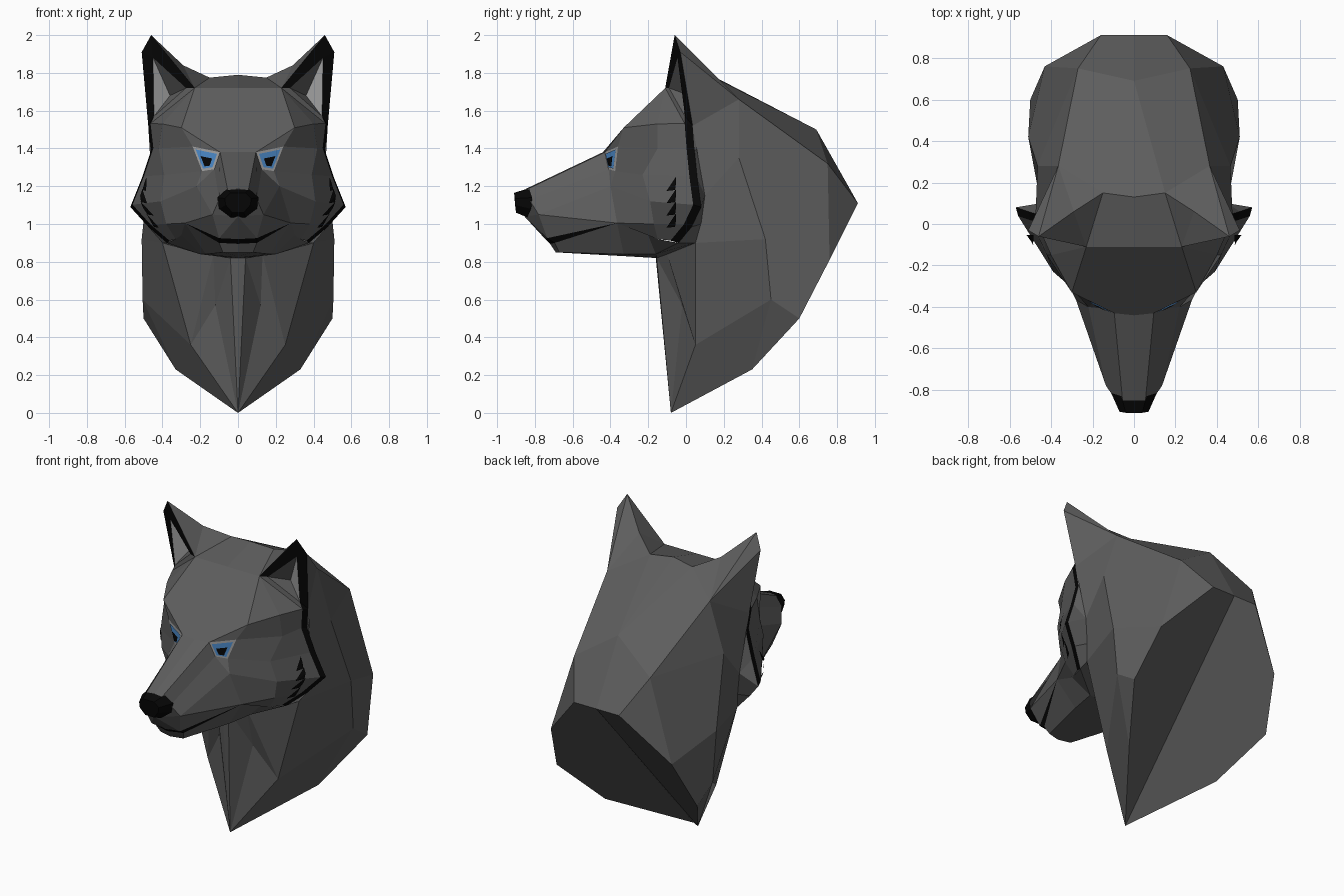
import bpy, bmesh
from mathutils import Vector
from mathutils.bvhtree import BVHTree

if "Cube" in bpy.data.objects:
    bpy.data.objects.remove(bpy.data.objects["Cube"])


def material(name, rgb):
    m = bpy.data.materials.new(name)
    m.diffuse_color = (*rgb, 1)
    m.use_nodes = True
    m.node_tree.nodes["Principled BSDF"].inputs["Base Color"].default_value = m.diffuse_color
    return m


FUR = material("dark_grey", (.11, .11, .11))
LIGHT = material("light_grey", (.4, .4, .4))
BLACK = material("black", (.002, .002, .002))
BLUE = material("blue", (.08, .28, .65))


def strip(a, b):
    """Quads or triangles between two equally long point rows."""
    return [[a[i], a[i + 1], b[i + 1], b[i]] for i in range(len(a) - 1)]


def fan(apex, row):
    return [[apex, row[i], row[i + 1]] for i in range(len(row) - 1)]


def part(name, faces, mat, inside):
    """Flat-faced mirrored part; faces are turned away from the inside point."""
    bm = bmesh.new()
    inside = Vector(inside)
    for f in faces:
        pts = []
        for p in f:
            if tuple(p) not in pts:
                pts.append(tuple(p))
        if len(pts) < 3:
            continue
        for s in (1, -1):
            face = bm.faces.new([bm.verts.new((s * x, y, z)) for x, y, z in pts])
            face.normal_update()
            c = Vector((s * inside.x, inside.y, inside.z))
            if face.normal.dot(face.calc_center_median() - c) < 0:
                face.normal_flip()
    bmesh.ops.remove_doubles(bm, verts=bm.verts, dist=.0005)
    me = bpy.data.meshes.new(name)
    bm.to_mesh(me)
    bm.free()
    me.materials.append(mat)
    ob = bpy.data.objects.new(name, me)
    bpy.context.collection.objects.link(ob)
    return ob


# shared corner points
tip = (0, -.08, 0)
ear_tip, ear_out, ear_base = (.46, -.06, 2), (.51, -.03, 1.91), (.475, .035, 1.52)
crown_c, crown, crown_side = (0, .13, 1.79), (.15, .15, 1.775), (.365, .28, 1.66)
nape_c, nape = (0, .69, 1.5), (.27, .75, 1.32)
back_c, back = (0, .91, 1.11), (.16, .91, 1.11)
rim = [back, (.43, .76, .81), (.5, .6, .5), (.33, .35, .23)]
fore_c, fore, brow_out = (0, -.11, 1.72), (.23, -.11, 1.72), (.3, -.33, 1.51)
brow_c, brow_in, eye_out = (0, -.44, 1.38), (.095, -.43, 1.38), (.24, -.36, 1.41)
eye_in_low, eye_out_low = (.125, -.41, 1.29), (.19, -.375, 1.28)
muzzle, mouth_end = (.22, -.4, 1.2), (.28, -.365, 1.005)
jaw_end, jaw_low, jaw_c = (.3, -.2, .94), (.2, -.16, .84), (0, -.16, .82)
neck_low, chest = (.4, .05, .9), (.25, .05, .36)

# skull top and back
part("skull_top", strip([fore_c, fore], [crown_c, crown])
     + strip([crown_c, crown, crown_side], [nape_c, nape_c, nape])
     + strip([nape_c, nape], [back_c, back]) + [[nape, rim[1], back]],
     FUR, (0, .2, 1))

# neck sides
front_col = [ear_base, (.45, .1, 1.15), neck_low, chest, tip]
mid_col = [crown_side, (.465, .28, 1.35), (.51, .42, .92), (.505, .45, .6), rim[3]]
rear_col = [nape, nape, rim[1], rim[2], rim[3]]
part("neck_sides", strip(front_col, mid_col) + strip(mid_col, rear_col),
     FUR, (0, .3, .9))

# hollow back of the neck
part("neck_back", [[tip, back_c] + rim], FUR, (0, .1, 1))

# throat ridge and chest tufts
ridge, tuft, throat = (.04, -.155, .82), (.12, -.02, .57), (.13, -.1, .84)
part("throat", fan(tip, [jaw_c, ridge, tuft, chest])
     + [[ridge, throat, tuft], [throat, neck_low, chest], [throat, chest, tuft]],
     FUR, (0, .4, .7))

# forehead and cheeks
inner = [brow_out, eye_out, eye_out_low, muzzle, mouth_end, jaw_end]
middle = [(.4, -.15, 1.53), (.42, -.15, 1.4), (.39, -.23, 1.26),
          (.41, -.19, 1.12), (.38, -.17, 1.0), (.33, -.15, .92)]
edge = [ear_base, (.46, .045, 1.39), (.51, .06, 1.24),
        (.57, .08, 1.09), (.475, .03, .985), (.375, -.04, .9)]
outer = [(x - .012, y - .042, z + .012) for x, y, z in edge]
part("forehead", [[fore_c, fore, brow_out, brow_in, brow_c],
                  [brow_out, eye_out, brow_in],
                  [fore, middle[0], brow_out], [fore, outer[0], middle[0]]],
     FUR, (0, .2, 1.3))
cheeks = part("cheeks", strip(inner, middle) + strip(middle, outer),
              FUR, (0, 0, 1.15))
part("cheek_border", strip(outer, edge), BLACK, (0, .1, 1.2))
behind = [ear_base, (.455, .07, 1.4), (.45, .1, 1.15), (.45, .1, 1.15),
          (.42, .08, 1.0), neck_low]
part("cheek_back", strip(edge, behind), FUR, (.3, -.2, 1.15))
part("cheek_underside", [[ridge, jaw_low, throat], [jaw_c, jaw_low, ridge],
                         [jaw_low, jaw_end, middle[5], edge[5]],
                         [jaw_low, edge[5], neck_low, throat]],
     FUR, (0, -.1, 1.2))

# jagged cheek marks, laid onto the cheek surface
bm = bmesh.new()
bm.from_mesh(cheeks.data)
tree = BVHTree.FromBMesh(bm)


def on_cheek(y, z):
    hit = tree.ray_cast(Vector((2, y, z)), Vector((-1, 0, 0)))[0]
    return ((hit.x if hit else .45) + .012, y - .008, z)


marks = []
for i in range(4):
    z = 1.25 - .065 * i
    spine = [on_cheek(-.045, z), on_cheek(-.045, z - .035), on_cheek(-.05, z - .07)]
    marks += fan(on_cheek(-.095, z - .075), spine)
part("cheek_marks", marks, BLACK, (0, .2, 1.15))
bm.free()

# snout
rear = [brow_c, brow_in, eye_in_low, muzzle, mouth_end]
lip_c, lip = (0, -.745, .92), (.1, -.735, .925)
front = [(0, -.85, 1.185), (.055, -.85, 1.18), (.1, -.83, 1.13),
         (.135, -.78, 1.05), lip]
part("snout", strip(rear[:4], front[:4]) + [[eye_in_low, eye_out_low, muzzle]]
     + [[muzzle, mouth_end, front[3]], [mouth_end, lip, front[3]]]
     + fan((0, -.855, 1.04), front + [lip_c]), FUR, (0, -.45, 1.1))

# mouth line and lower jaw
chin_top = [(0, -.72, .895), (.1, -.695, .9), mouth_end, jaw_end]
chin_low = [(0, -.69, .85), (.08, -.67, .85), (.17, -.33, .84), jaw_low]
chin_mid = [chin_low[0], chin_low[0], (0, -.33, .83), jaw_c]
part("mouth_line", strip([lip_c, lip, mouth_end], chin_top[:3]), BLACK, (0, -.4, 1))
part("lower_jaw", strip(chin_top, chin_low) + strip(chin_low, chin_mid),
     FUR, (0, -.35, .95))

# nose
nose_rear = [(0, -.83, 1.19), (.06, -.83, 1.185), (.11, -.815, 1.14),
             (.1, -.82, 1.08), (.04, -.84, 1.035), (0, -.84, 1.035)]
nose_front = [(0, -.91, 1.165), (.04, -.91, 1.165), (.07, -.905, 1.135),
              (.065, -.905, 1.1), (.03, -.9, 1.06), (0, -.9, 1.06)]
part("nose", strip(nose_rear, nose_front) + [nose_front], BLACK, (0, -.8, 1.11))

# eyes: light rim, blue iris, black pupil
socket = [brow_in, eye_out, eye_out_low, eye_in_low]
centre = sum((Vector(p) for p in socket), Vector()) / 4


def eye_layer(size, lift, shift=(0, 0, 0)):
    return [[tuple(centre + (Vector(p) - centre) * size + Vector(shift)
                   + Vector((.3, -1, 0)) * lift) for p in socket]]


part("eye_rims", eye_layer(1, 0), LIGHT, (0, .2, 1.3))
part("eye_irises", eye_layer(.78, .005), BLUE, (0, .2, 1.3))
part("eye_pupils", eye_layer(.42, .01, (0, 0, -.01)), BLACK, (0, .2, 1.3))

# ears: back, black border, folded hollow with a light outer half
a, b, c = (.45, -.045, 1.88), (.275, -.09, 1.72), (.445, -.005, 1.57)
hollow, ear_in = (.36, .02, 1.68), (.29, .06, 1.84)
part("ear_backs", fan(ear_tip, [fore, ear_in, crown_side, ear_out])
     + [[fore, crown, ear_in], [ear_in, crown, crown_side],
        [ear_out, crown_side, ear_base]], FUR, (.4, -.05, 1.72))
part("ear_borders", [[fore, ear_tip, a, b], [ear_tip, ear_out, a],
                     [ear_out, ear_base, c, a], [ear_base, outer[0], c]],
     BLACK, (.3, .4, 1.7))
part("ear_hollows", [[a, hollow, c]], LIGHT, (.35, .5, 1.7))
part("ear_fronts", [[a, b, hollow], [b, c, hollow], [fore, b, c, outer[0]]],
     FUR, (.3, .4, 1.6))
